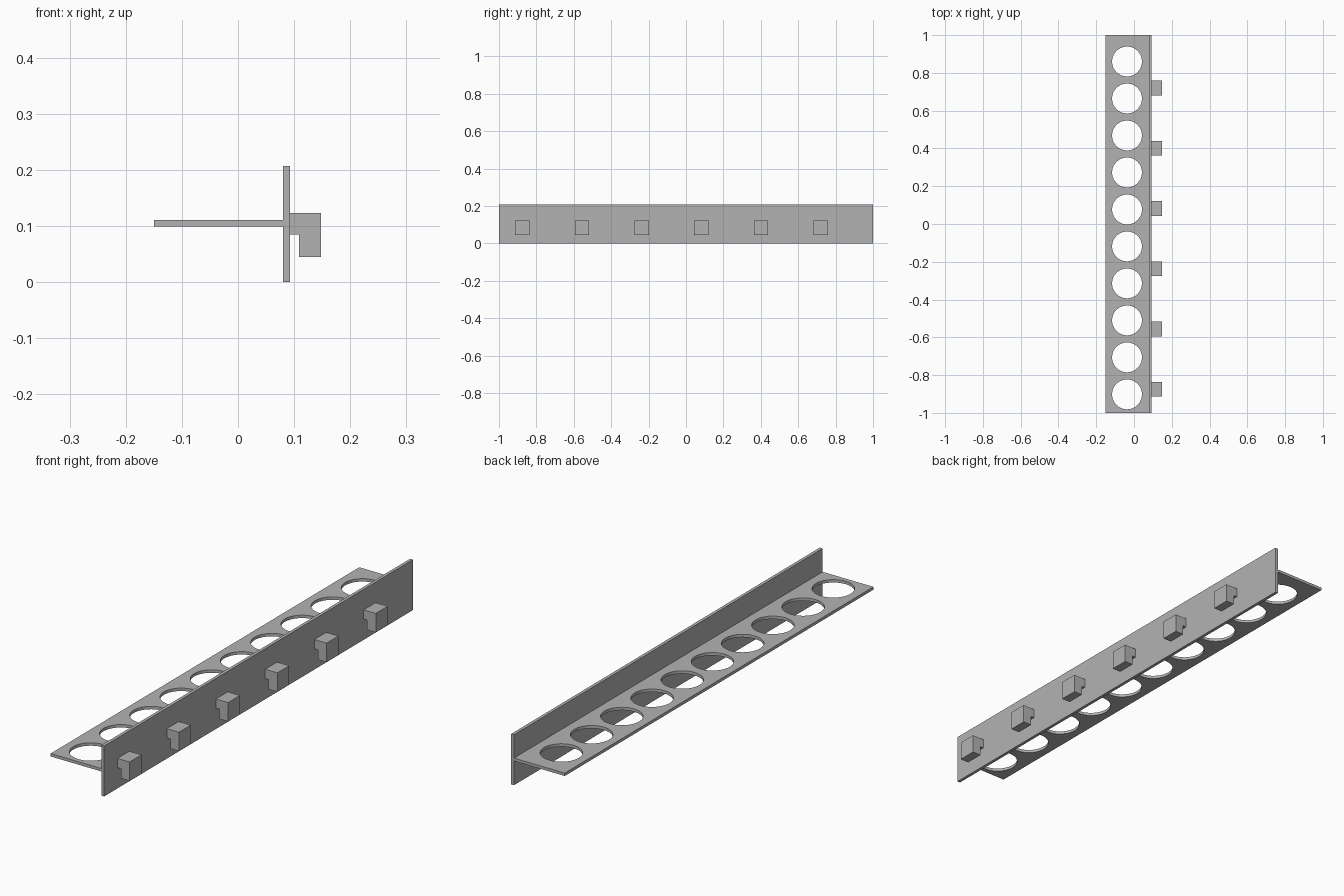
import bpy
import bmesh
from math import cos, sin, tau

cube = bpy.data.objects.get("Cube")
if cube:
    bpy.data.objects.remove(cube, do_unlink=True)

GREY = (0.45, 0.45, 0.45, 1)
grey = bpy.data.materials.new("plain grey")
grey.diffuse_color = GREY
grey.use_nodes = True
grey.node_tree.nodes["Principled BSDF"].inputs["Base Color"].default_value = GREY


def add_object(name, bm):
    bmesh.ops.recalc_face_normals(bm, faces=bm.faces)
    mesh = bpy.data.meshes.new(name)
    bm.to_mesh(mesh)
    bm.free()
    mesh.materials.append(grey)
    obj = bpy.data.objects.new(name, mesh)
    bpy.context.collection.objects.link(obj)
    return obj


def extrude_profile(name, profile, y0, y1):
    """Sweep an x-z outline along y."""
    bm = bmesh.new()
    face = bm.faces.new([bm.verts.new((x, y0, z)) for x, z in profile])
    grown = bmesh.ops.extrude_face_region(bm, geom=[face], use_keep_orig=True)
    moved = [v for v in grown["geom"] if isinstance(v, bmesh.types.BMVert)]
    bmesh.ops.translate(bm, verts=moved, vec=(0, y1 - y0, 0))
    return add_object(name, bm)


def plate_with_holes(name, outline, holes, z0, z1):
    """Fill a flat outline around its holes, then thicken it."""
    bm = bmesh.new()
    for loop in [outline] + holes:
        verts = [bm.verts.new((x, y, z0)) for x, y in loop]
        for a, b in zip(verts, verts[1:] + verts[:1]):
            bm.edges.new((a, b))
    bmesh.ops.triangle_fill(bm, use_beauty=True, use_dissolve=False, edges=bm.edges[:])
    grown = bmesh.ops.extrude_face_region(bm, geom=bm.faces[:], use_keep_orig=True)
    moved = [v for v in grown["geom"] if isinstance(v, bmesh.types.BMVert)]
    bmesh.ops.translate(bm, verts=moved, vec=(0, 0, z1 - z0))
    return add_object(name, bm)


# Upright back plate
BACK, FRONT = 0.08, 0.093
extrude_profile("back_plate", [(BACK, 0), (FRONT, 0), (FRONT, 0.207), (BACK, 0.207)], -1, 1)

# Shelf with a row of ten round holes
SEGMENTS, RADIUS = 64, 0.079
holes = []
for i in range(10):
    cy = -0.902 + i * 0.1958
    holes.append([(-0.037 + RADIUS * cos(tau * k / SEGMENTS),
                   cy + RADIUS * sin(tau * k / SEGMENTS)) for k in range(SEGMENTS)])
shelf = plate_with_holes("shelf", [(-0.15, -1), (BACK, -1), (BACK, 1), (-0.15, 1)],
                         holes, 0.099, 0.111)
bpy.ops.object.select_all(action="DESELECT")
shelf.select_set(True)
bpy.context.view_layer.objects.active = shelf
bpy.ops.object.shade_smooth_by_angle()

# Six hanging hooks on the outer side of the plate
hook = [(FRONT, 0.123), (0.148, 0.123), (0.148, 0.045),
        (0.109, 0.045), (0.109, 0.085), (FRONT, 0.085)]
for i in range(6):
    y = -0.875 + i * 0.319
    extrude_profile(f"hook_{i + 1}", hook, y - 0.0385, y + 0.0385)
